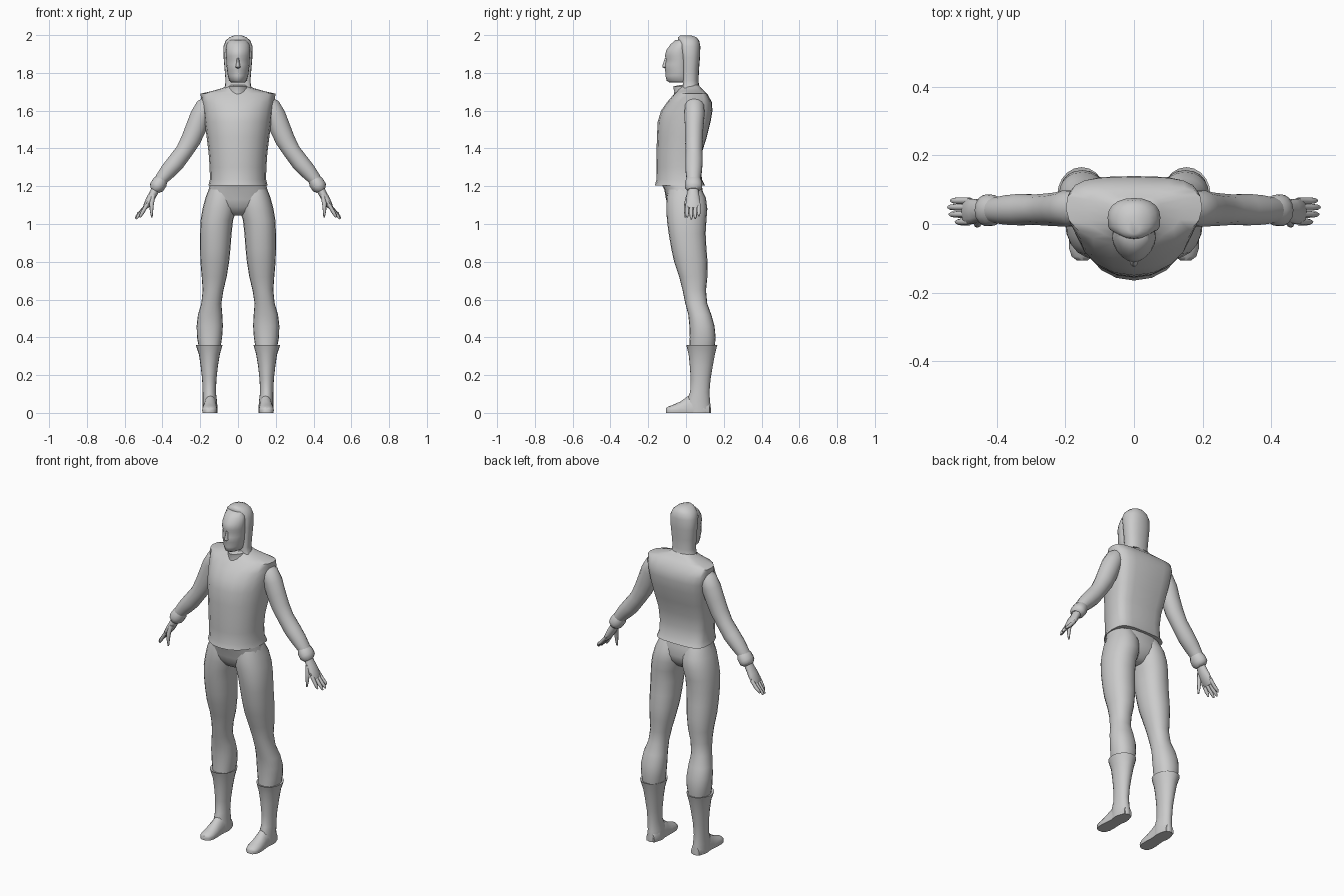
import bpy, bmesh, math
from mathutils import Vector

grey = bpy.data.materials.new("light grey")
grey.diffuse_color = (0.6, 0.6, 0.6, 1)
SEG = 20


def spow(v, p):
    return math.copysign(abs(v) ** p, v)


def ring(z, x0, x1, y0, y1, nf=2.0, nb=2.0, mid=0.5):
    """Horizontal section; nf / nb square off the front and the back, mid is the widest depth."""
    cx, a, yc = (x0 + x1) / 2, (x1 - x0) / 2, y0 + (y1 - y0) * mid
    pts = []
    for i in range(SEG):
        t = 2 * math.pi * i / SEG
        s, c = math.sin(t), math.cos(t)
        n, b = (nf, yc - y0) if s < 0 else (nb, y1 - yc)
        pts.append(Vector((cx + a * spow(c, 2 / n), yc + b * spow(s, 2 / n), z)))
    return pts


def loft(name, rings, mirror=False, angle=50):
    bm = bmesh.new()
    loops = [[bm.verts.new(p) for p in r] for r in rings]
    for a, b in zip(loops, loops[1:]):
        n = len(a)
        for i in range(n):
            bm.faces.new((a[i], a[(i + 1) % n], b[(i + 1) % n], b[i]))
    bm.faces.new(loops[0])
    bm.faces.new(loops[-1])
    bmesh.ops.recalc_face_normals(bm, faces=bm.faces)
    me = bpy.data.meshes.new(name)
    bm.to_mesh(me)
    bm.free()
    me.materials.append(grey)
    ob = bpy.data.objects.new(name, me)
    bpy.context.collection.objects.link(ob)
    bpy.ops.object.select_all(action='DESELECT')
    ob.select_set(True)
    bpy.context.view_layer.objects.active = ob
    bpy.ops.object.shade_smooth_by_angle(angle=math.radians(angle))
    if mirror:
        ob.modifiers.new("Mirror", 'MIRROR')
    return ob


def tube(name, path, seg=14, mirror=True):
    """Path of (x, y, z, radius in the xz plane, radius along y)."""
    P = [Vector(p[:3]) for p in path]
    rings = []
    for i, p in enumerate(path):
        d = P[min(i + 1, len(P) - 1)] - P[max(i - 1, 0)]
        side = Vector((-d.z, 0, d.x)).normalized()
        rings.append([P[i] + side * p[3] * math.cos(2 * math.pi * k / seg)
                      + Vector((0, p[4] * math.sin(2 * math.pi * k / seg), 0)) for k in range(seg)])
    return loft(name, rings, mirror)


# sleeveless top with flat back and rounded front: z, half width, front, back
loft("vest", [ring(z, -w, w, f, b, 2.1, 3.6, 0.62) for z, w, f, b in [
    (1.205, .157, -.165, .10), (1.235, .149, -.156, .085), (1.30, .150, -.157, .078),
    (1.38, .156, -.156, .085), (1.46, .166, -.154, .11), (1.54, .177, -.150, .13),
    (1.60, .184, -.132, .14), (1.645, .193, -.100, .137), (1.69, .199, -.062, .112),
    (1.703, .14, -.048, .098), (1.72, .08, -.04, .08), (1.735, .06, -.03, .068)]])

# collar tip under the chin
loft("collar", [ring(z, -w, w, f, .05, 1.6, 2.2) for z, w, f in [
    (1.66, .07, -.07), (1.70, .055, -.062), (1.728, .05, -.068), (1.735, .04, -.035)]])

# hood: squared front edge framing the face
loft("hood", [ring(z, -w, w, f, b, 4.5, 2.2, 0.45) for z, w, f, b in [
    (1.70, .085, -.02, .08), (1.725, .069, -.018, .07), (1.76, .066, -.016, .066),
    (1.82, .071, -.016, .069), (1.88, .076, -.018, .074), (1.94, .077, -.026, .076)]]
    + [ring(z, -w, w, f, b, 2.2, 2.2, 0.5) for z, w, f, b in [
        (1.97, .066, -.044, .07), (1.988, .046, -.042, .056), (1.999, .018, -.03, .025)]])

# masked face
loft("face", [ring(z, -w, w, f, .02, 1.75, 2, 0.55) for z, w, f in [
    (1.75, .036, -.088), (1.758, .046, -.102), (1.785, .053, -.109), (1.80, .056, -.107),
    (1.815, .058, -.112), (1.845, .061, -.112), (1.872, .062, -.105), (1.89, .064, -.112),
    (1.92, .064, -.104), (1.95, .06, -.083), (1.975, .046, -.055)]])
loft("nose", [ring(z, -w, w, f, -.08, 1.8, 2) for z, w, f in [
    (1.822, .008, -.108), (1.83, .014, -.125), (1.845, .011, -.123), (1.88, .006, -.111)]])

# hips
loft("hips", [ring(z, -w, w, f, b, 2.3, 2.6, 0.5) for z, w, f, b in [
    (1.225, .146, -.135, .08), (1.18, .156, -.114, .088), (1.13, .168, -.106, .095),
    (1.09, .14, -.092, .085), (1.06, .09, -.07, .06), (1.045, .04, -.04, .04)]])

# legs: z, inner x, outer x, front, back
loft("leg", [ring(z, a, b, f, k, 2.2, 2.2) for z, a, b, f, k in [
    (1.20, .02, .148, -.09, .075), (1.14, .006, .172, -.104, .105), (1.08, .008, .188, -.104, .113),
    (1.02, .026, .198, -.101, .108), (.95, .034, .201, -.092, .104), (.87, .040, .201, -.078, .108),
    (.80, .047, .199, -.063, .114), (.72, .060, .192, -.036, .113), (.65, .077, .187, -.018, .106),
    (.58, .088, .194, -.004, .112), (.52, .083, .212, .012, .134), (.46, .080, .219, .018, .151),
    (.40, .084, .217, .020, .157), (.35, .092, .208, .018, .152)]], True)

# boot shafts with a flared rim
loft("boot", [ring(z, a, b, f, k) for z, a, b, f, k in [
    (.355, .095, .208, .012, .150), (.36, .082, .224, .001, .166), (.345, .086, .219, .005, .162),
    (.31, .096, .207, .014, .153), (.25, .106, .198, .02, .142), (.18, .114, .190, .025, .130),
    (.11, .117, .187, .022, .124), (.06, .111, .187, .0, .127), (.02, .108, .187, .0, .132),
    (0, .108, .187, .0, .132)]], True)


# feet, lofted from heel to toe: y, centre x, half width, height
def foot_ring(y, cx, w, h):
    top = [Vector((cx + w * math.cos(t), y, .015 + (h - .015) * math.sin(t)))
           for t in [math.pi * i / 8 for i in range(9)]]
    return top + [Vector((cx - w * .95, y, 0)), Vector((cx + w * .95, y, 0))]


loft("foot", [foot_ring(*r) for r in [
    (.125, .147, .026, .05), (.09, .147, .038, .09), (.04, .147, .037, .105), (.005, .148, .037, .085),
    (-.03, .149, .040, .06), (-.07, .150, .040, .042), (-.095, .151, .031, .033),
    (-.106, .151, .016, .024)]], True)

# arms
tube("arm", [(.150, .045, 1.655, .03, .04), (.172, .045, 1.625, .050, .052), (.198, .045, 1.575, .054, .054),
             (.222, .043, 1.51, .055, .050), (.250, .042, 1.445, .052, .048), (.285, .042, 1.385, .046, .045),
             (.330, .042, 1.325, .047, .047), (.370, .041, 1.28, .043, .044), (.408, .040, 1.235, .034, .037),
             (.438, .039, 1.185, .027, .033)])

# wrist cuffs
tube("wrist_cuff", [(.402, .040, 1.24, .032, .036), (.413, .040, 1.222, .040, .045),
                    (.424, .040, 1.205, .040, .047), (.432, .040, 1.192, .039, .046),
                    (.440, .039, 1.178, .026, .032)])

# hands
tube("palm", [(.428, .039, 1.20, .022, .028), (.446, .038, 1.165, .022, .031), (.466, .037, 1.13, .021, .038),
              (.484, .037, 1.10, .017, .039), (.494, .037, 1.083, .011, .035)], 10)
for i, (y, tx, tz) in enumerate([(.006, .520, 1.035), (.028, .538, 1.026),
                                 (.049, .542, 1.028), (.068, .534, 1.042)]):
    tube(f"finger_{i + 1}", [(.480, y, 1.105, .010, .010),
                             ((.49 + tx) / 2, y, (1.09 + tz) / 2, .010, .0098),
                             (tx - .006, y, tz + .012, .008, .008), (tx, y, tz, .004, .004)], 8)
tube("thumb", [(.448, .016, 1.155, .012, .014), (.457, .002, 1.11, .012, .012),
               (.458, -.002, 1.07, .009, .009), (.456, -.003, 1.035, .004, .004)], 8)
